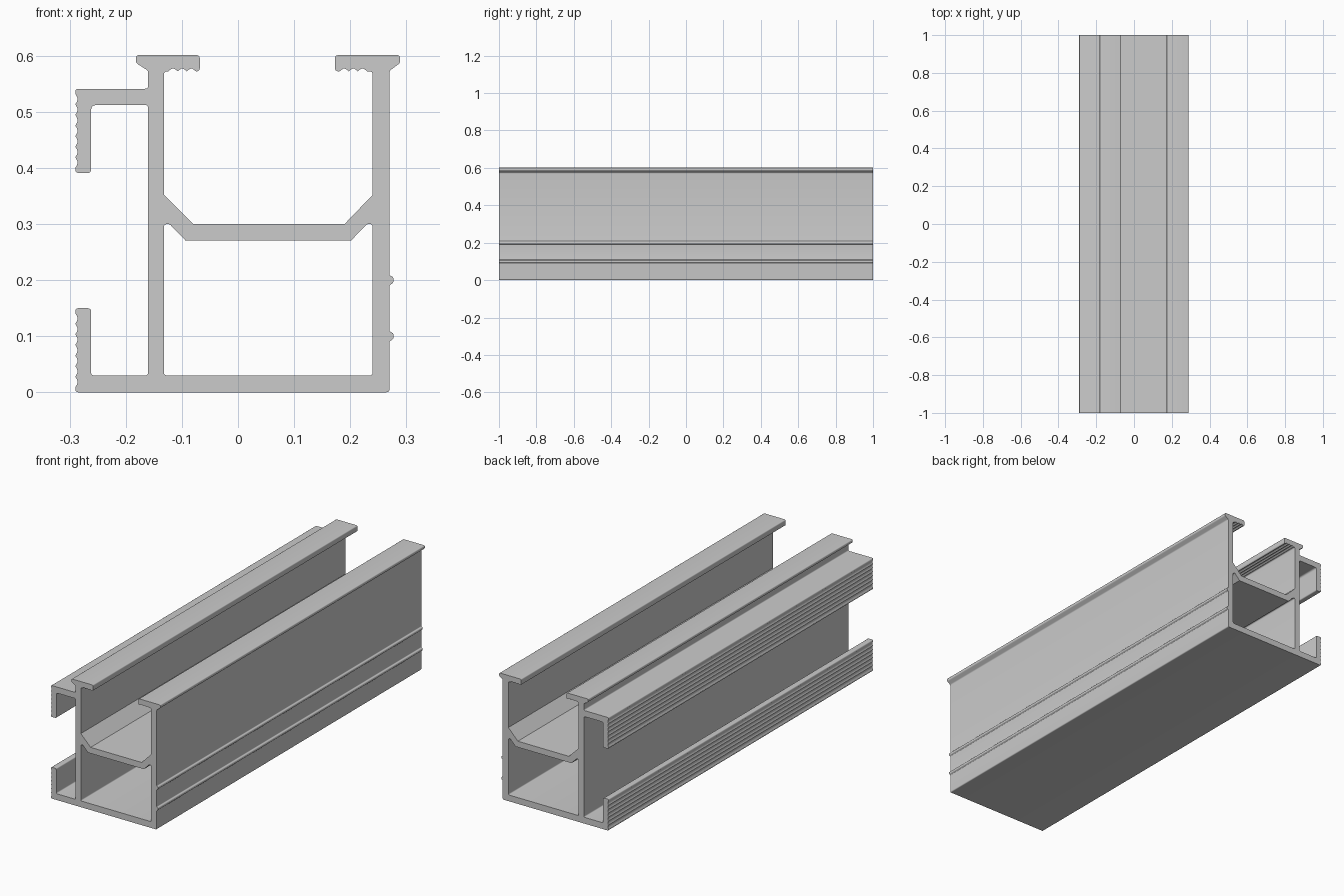
import bpy, bmesh, math
from mathutils import Vector, Matrix

if "Cube" in bpy.data.objects:
    bpy.data.objects.remove(bpy.data.objects["Cube"])


def fillet(points, steps=4):
    """Closed outline from (x, z[, corner size]) with rounded corners."""
    out = []
    n = len(points)
    for i, p in enumerate(points):
        c = Vector(p[:2])
        if len(p) < 3:
            out.append(c)
            continue
        a = c + (Vector(points[i - 1][:2]) - c).normalized() * p[2]
        b = c + (Vector(points[(i + 1) % n][:2]) - c).normalized() * p[2]
        for k in range(steps + 1):
            t = k / steps
            out.append(a * (1 - t) ** 2 + c * 2 * t * (1 - t) + b * t * t)
    return out


def grooves(start, end, count, inward, steps=5):
    """Row of scalloped grip grooves running from start to end."""
    a, b, d = Vector(start), Vector(end), Vector(inward)
    total = count * steps
    return [tuple(a.lerp(b, i / total) + d * abs(math.sin(math.pi * i / steps)))
            for i in range(total + 1)]


def ridge(z):
    """Small marking ridge on the right wall."""
    return [(.27, z - .009, .002), (.277, z - .005, .003),
            (.277, z + .005, .003), (.27, z + .009, .002)]


R = .006
outer = (
    # base and right wall
    [(-.29, 0, R), (.27, 0, R)] + ridge(.1) + ridge(.2)
    # right top flange
    + [(.27, .573, .004), (.289, .587, .004), (.289, .601, R),
       (.173, .601, R), (.173, .572, R)]
    + grooves((.181, .572), (.23, .572), 3, (0, .005))
    + [(.24, .572, R)]
    # upper channel
    + [(.24, .352), (.19, .30), (-.08, .30), (-.132, .352)]
    # left top flange
    + [(-.132, .572, R)]
    + grooves((-.124, .572), (-.075, .572), 3, (0, .005))
    + [(-.068, .572, R), (-.068, .601, R), (-.182, .601, R),
       (-.182, .587, .004), (-.16, .573, .004)]
    # upper side arm and lip
    + [(-.16, .541, R), (-.29, .541, R)]
    + grooves((-.29, .532), (-.29, .40), 7, (.004, 0))
    + [(-.29, .391, R), (-.262, .391, R), (-.262, .512, .01)]
    # side channel and lower lip
    + [(-.16, .512, R), (-.16, .03, R), (-.262, .03, R),
       (-.262, .15, R), (-.29, .15, R)]
    + grooves((-.29, .141), (-.29, .009), 7, (.004, 0))
)

# closed lower chamber
chamber = [(-.132, .03, R), (.24, .03, R), (.24, .30, R), (.23, .30, .003),
           (.202, .271), (-.094, .271), (-.122, .30, .003), (-.132, .30, R)]

# extrude the cross-section
curve = bpy.data.curves.new("rail_profile", 'CURVE')
curve.dimensions = '2D'
curve.fill_mode = 'BOTH'
curve.extrude = 1.0
for loop in (outer, chamber):
    pts = fillet(loop)
    spline = curve.splines.new('POLY')
    spline.points.add(len(pts) - 1)
    for sp, p in zip(spline.points, pts):
        sp.co = (p.x, p.y, 0, 1)
    spline.use_cyclic_u = True

rail = bpy.data.objects.new("extruded_rail", curve)
bpy.context.collection.objects.link(rail)
bpy.context.view_layer.objects.active = rail
rail.select_set(True)
bpy.ops.object.convert(target='MESH')
rail = bpy.context.object

# stand the section upright, weld caps to walls
bm = bmesh.new()
bm.from_mesh(rail.data)
bmesh.ops.transform(bm, matrix=Matrix.Rotation(math.pi / 2, 4, 'X'), verts=bm.verts)
bmesh.ops.remove_doubles(bm, verts=bm.verts, dist=1e-5)
bmesh.ops.recalc_face_normals(bm, faces=bm.faces)
bm.to_mesh(rail.data)
bm.free()
bpy.ops.object.shade_smooth_by_angle(angle=math.radians(30))
